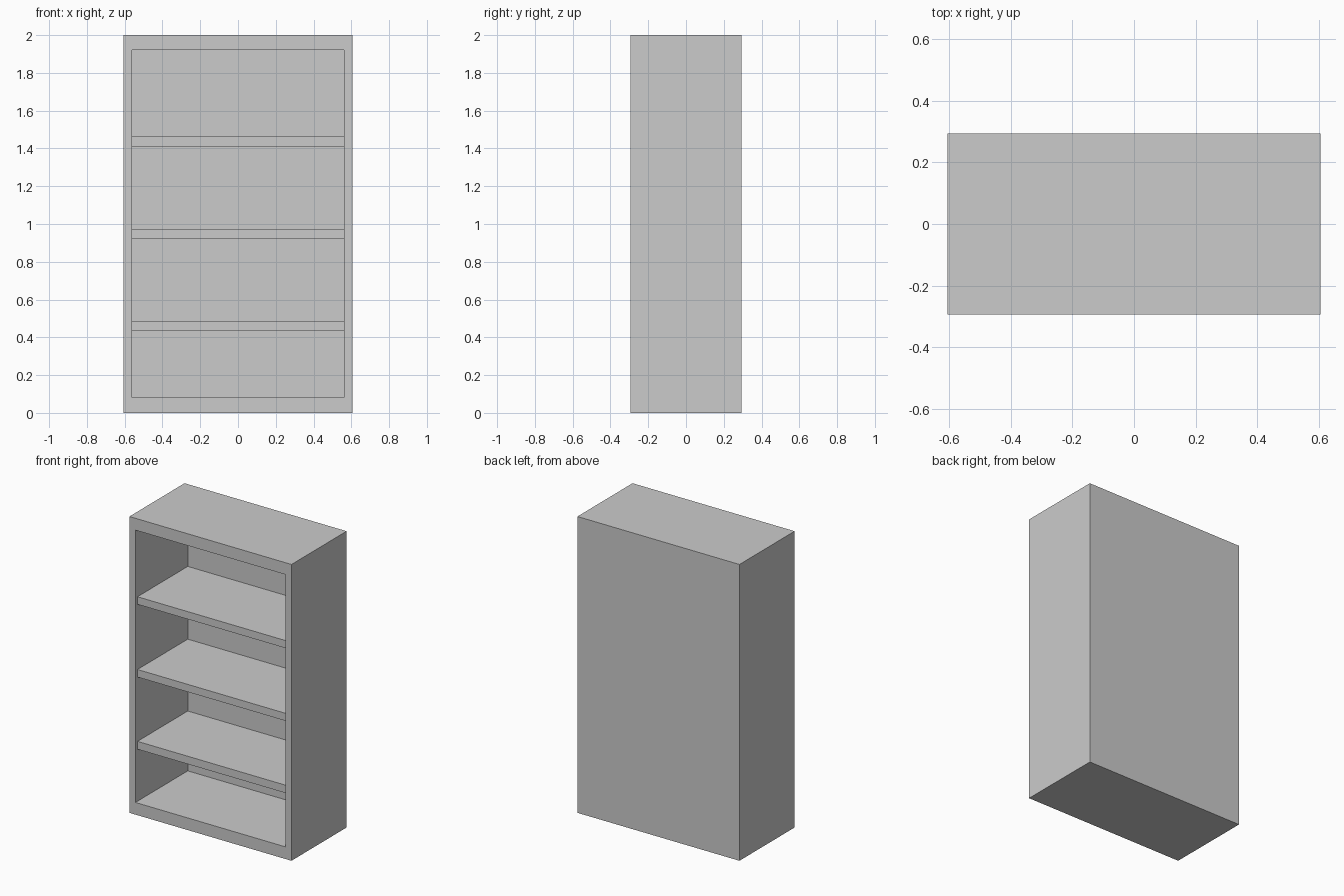
import bpy, bmesh
from mathutils import Vector

if "Cube" in bpy.data.objects:
    bpy.data.objects.remove(bpy.data.objects["Cube"])

W, D, H = 1.21, 0.588, 2.0          # outer size
IW, Z0, Z1 = 1.12, 0.082, 1.92      # opening width, bottom and top
BACK = 0.03                         # back panel thickness
RECESS = 0.022                      # shelf setback from the front


def add_box(bm, lo, hi):
    lo, hi = Vector(lo), Vector(hi)
    verts = bmesh.ops.create_cube(bm, size=1)["verts"]
    bmesh.ops.scale(bm, vec=hi - lo, verts=verts)
    bmesh.ops.translate(bm, vec=(lo + hi) / 2, verts=verts)


def make_object(name, bm):
    bmesh.ops.recalc_face_normals(bm, faces=bm.faces)
    mesh = bpy.data.meshes.new(name)
    bm.to_mesh(mesh)
    bm.free()
    obj = bpy.data.objects.new(name, mesh)
    bpy.context.collection.objects.link(obj)
    return obj


# Cabinet shell: a box with its front face inset and pushed in
bm = bmesh.new()
add_box(bm, (-W / 2, -D / 2, 0), (W / 2, D / 2, H))
front = min(bm.faces, key=lambda f: f.calc_center_median().y)
bmesh.ops.inset_region(bm, faces=[front], thickness=0.03)
for v in front.verts:
    v.co.x = IW / 2 if v.co.x > 0 else -IW / 2
    v.co.z = Z1 if v.co.z > H / 2 else Z0
cavity = bmesh.ops.extrude_face_region(bm, geom=[front])["geom"]
bmesh.ops.delete(bm, geom=[front], context='FACES_ONLY') if front.is_valid else None
for v in (g for g in cavity if isinstance(g, bmesh.types.BMVert)):
    v.co.y = D / 2 - BACK
make_object("cabinet_shell", bm)

# Three shelves, set slightly back from the front
for i, (z_low, z_high) in enumerate([(0.433, 0.486), (0.92, 0.971), (1.411, 1.462)]):
    bm = bmesh.new()
    add_box(bm, (-IW / 2, -D / 2 + RECESS, z_low), (IW / 2, D / 2 - BACK, z_high))
    make_object(f"shelf_{i + 1}", bm)
